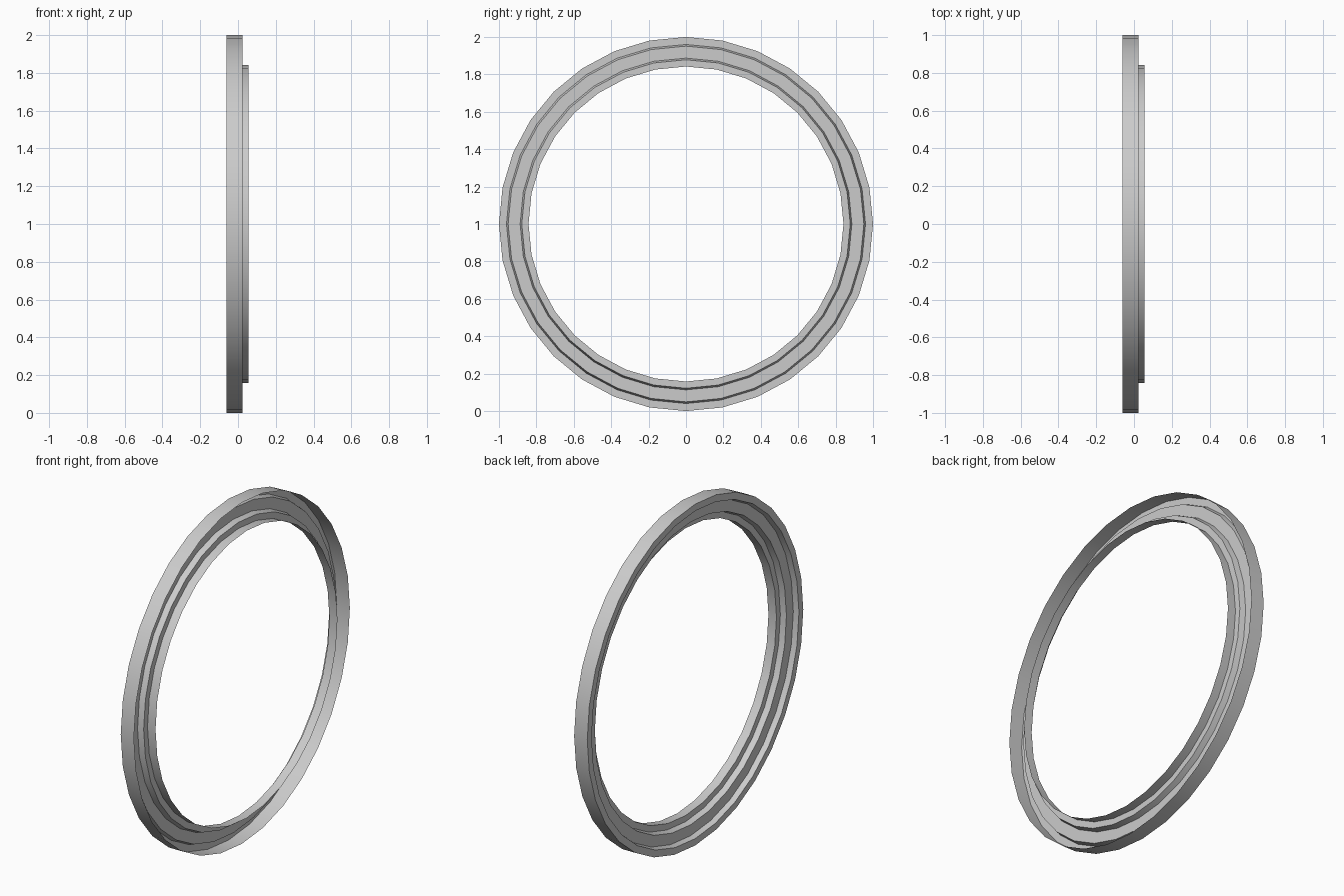
import bpy, bmesh, math

if "Cube" in bpy.data.objects:
    bpy.data.objects.remove(bpy.data.objects["Cube"])

SIDES = 32

# Open sheet cross-section (x, radius): outer wall, two steps, inner lip
PROFILE = [(0.025, 1.0), (-0.06, 1.0), (-0.06, 0.96), (-0.03, 0.951),
           (-0.03, 0.887), (0.003, 0.878), (0.003, 0.842), (0.055, 0.842)]


def lathe_x(name, profile, sides, centre_z):
    """Spin an open profile around an axis parallel to x."""
    bm = bmesh.new()
    rings = []
    for i in range(sides):
        a = 2 * math.pi * i / sides
        rings.append([bm.verts.new((x, r * math.sin(a), centre_z + r * math.cos(a)))
                      for x, r in profile])
    for i in range(sides):
        p, q = rings[i], rings[(i + 1) % sides]
        for j in range(len(profile) - 1):
            bm.faces.new((p[j], p[j + 1], q[j + 1], q[j]))
    # Outer wall faces outwards, stepped web follows
    bm.normal_update()
    f = bm.faces[:][0]
    c = f.calc_center_median()
    if f.normal.y * c.y + f.normal.z * (c.z - centre_z) < 0:
        bmesh.ops.reverse_faces(bm, faces=bm.faces[:])
    mesh = bpy.data.meshes.new(name)
    bm.to_mesh(mesh)
    bm.free()
    obj = bpy.data.objects.new(name, mesh)
    bpy.context.collection.objects.link(obj)
    return obj


# Stepped ring
ring = lathe_x("stepped_ring", PROFILE, SIDES, 1.0)
bpy.context.view_layer.objects.active = ring
ring.select_set(True)
bpy.ops.object.shade_smooth_by_angle(angle=math.radians(30))
